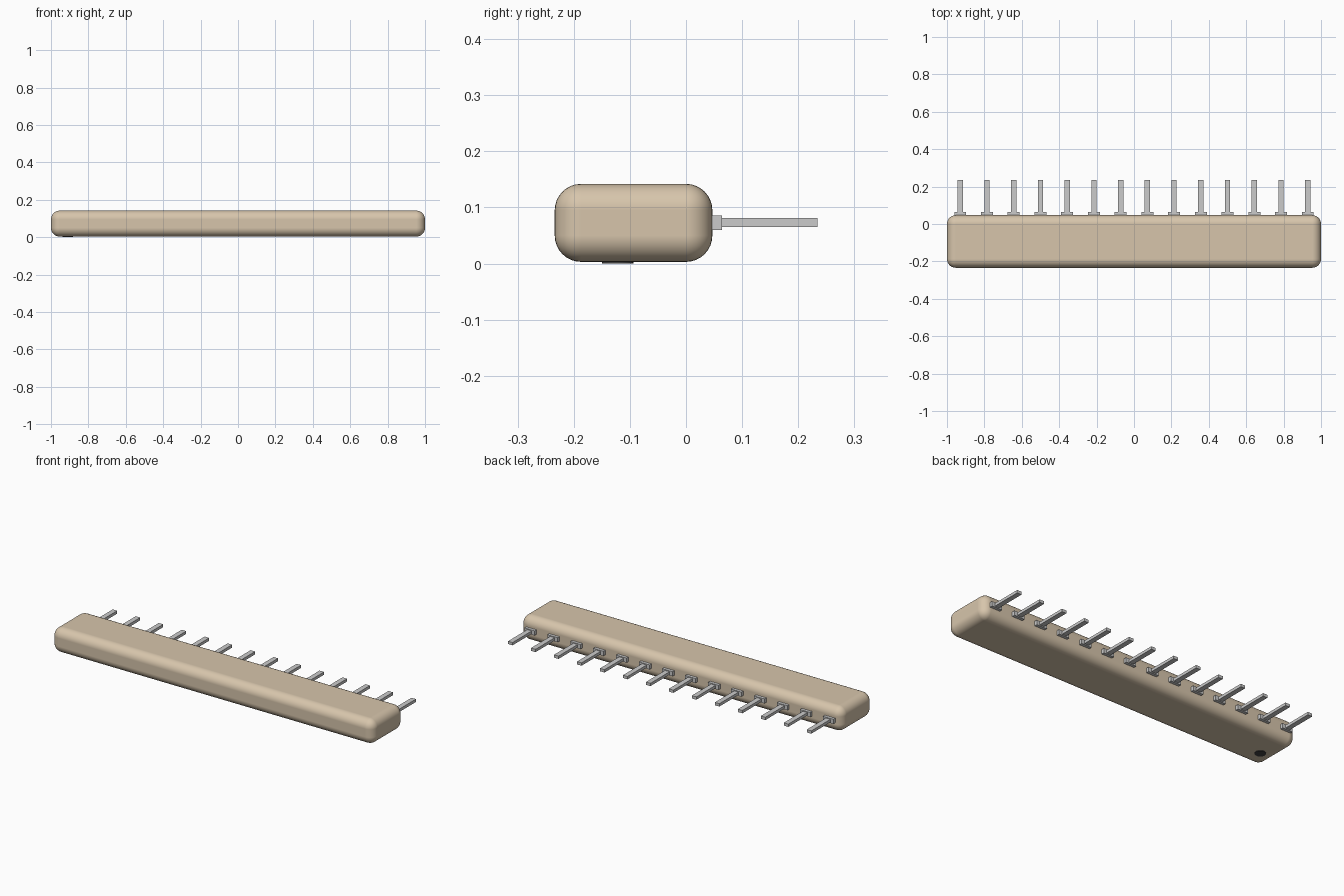
import bpy

if "Cube" in bpy.data.objects:
    bpy.data.objects.remove(bpy.data.objects["Cube"])

def material(name, rgb):
    m = bpy.data.materials.new(name)
    m.diffuse_color = (*rgb, 1)
    m.use_nodes = True
    m.node_tree.nodes["Principled BSDF"].inputs["Base Color"].default_value = m.diffuse_color
    return m

def box(name, lo, hi, mat):
    bpy.ops.mesh.primitive_cube_add(size=1, location=[(a + b) / 2 for a, b in zip(lo, hi)])
    o = bpy.context.object
    o.name = name
    o.scale = [b - a for a, b in zip(lo, hi)]
    bpy.ops.object.transform_apply(location=False, rotation=False, scale=True)
    o.data.materials.append(mat)
    return o

tan = material("tan_coating", (0.68, 0.56, 0.41))
metal = material("pin_metal", (0.58, 0.59, 0.57))
dark = material("dark_mark", (0.05, 0.05, 0.05))

# Rounded resin body
body = box("body", (-1, -0.234, 0.003), (1, 0.047, 0.142), tan)
bpy.ops.object.shade_smooth()
bev = body.modifiers.new("round", 'BEVEL')
bev.width = 0.047
bev.segments = 8
bev.harden_normals = True

# Row of pins, each with a wider shoulder at the body
count = 14
for i in range(count):
    x = -0.929 + 1.858 * i / (count - 1)
    box(f"pin_shoulder_{i + 1}", (x - 0.032, 0.03, 0.06), (x + 0.032, 0.064, 0.086), metal)
    box(f"pin_{i + 1}", (x - 0.014, 0.06, 0.065), (x + 0.014, 0.234, 0.081), metal)

# First-pin dot on the underside
bpy.ops.mesh.primitive_cylinder_add(vertices=32, radius=0.028, depth=0.006,
                                    location=(-0.91, -0.122, 0.003))
dot = bpy.context.object
dot.name = "first_pin_dot"
dot.data.materials.append(dark)
bpy.ops.object.shade_smooth_by_angle()
